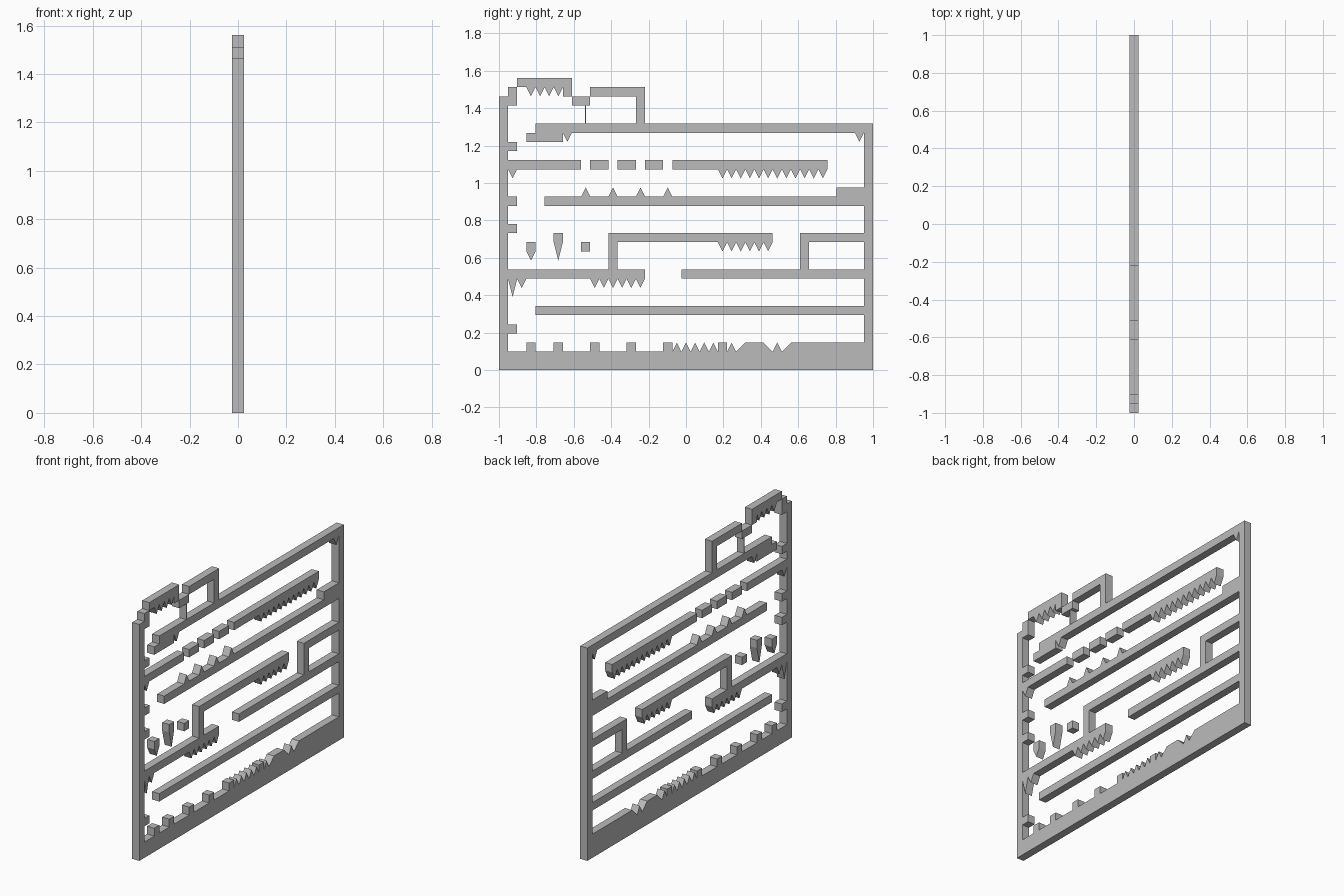
import bpy
import bmesh

cube = bpy.data.objects.get("Cube")
if cube:
    bpy.data.objects.remove(cube, do_unlink=True)

CELL = 2 / 41          # the maze sits on a square grid, 41 cells long
HALF = CELL / 2        # half of the panel thickness

grey = bpy.data.materials.new("plain grey")
grey.use_nodes = True
colour = (0.5, 0.5, 0.5, 1)
grey.diffuse_color = colour
grey.node_tree.nodes["Principled BSDF"].inputs["Base Color"].default_value = colour


def slab(name, outline):
    """Extrude an outline, given in grid cells (along, up), through the panel."""
    points = [p for i, p in enumerate(outline) if p != outline[i - 1]]
    bm = bmesh.new()
    verts = [bm.verts.new((-HALF, a * CELL - 1, h * CELL)) for a, h in points]
    face = bm.faces.new(verts)
    grown = bmesh.ops.extrude_face_region(bm, geom=[face])["geom"]
    moved = [g for g in grown if isinstance(g, bmesh.types.BMVert)]
    bmesh.ops.translate(bm, verts=moved, vec=(CELL, 0, 0))
    bmesh.ops.recalc_face_normals(bm, faces=bm.faces)
    mesh = bpy.data.meshes.new(name)
    bm.to_mesh(mesh)
    bm.free()
    mesh.materials.append(grey)
    obj = bpy.data.objects.new(name, mesh)
    bpy.context.collection.objects.link(obj)
    return obj


def teeth(start, end, base, depth):
    """Zigzag of one-cell spikes running from start to end."""
    step = 1 if end > start else -1
    points = [(start, base)]
    for a in range(start, end, step):
        points += [(a + step / 2, base + depth), (a + step, base)]
    return points


def block(a, b, low, high):
    return [(a, low), (b, low), (b, high), (a, high)]


def hanging_bar(a, b, low, spikes=()):
    """One-cell-high bar with spike runs (start, end) below it."""
    points = [(a, low)]
    for s, e in spikes:
        points += teeth(s, e, low, -1)
    return points + [(b, low), (b, low + 1), (a, low + 1)]


# Floor with steps, spikes and a raised end
floor = [(41, 0), (0, 0), (0, 2)]
for a in (3, 6, 10, 14, 18):
    floor += [(a, 2), (a, 3), (a + 1, 3), (a + 1, 2)]
floor += teeth(19, 24, 2, 1)
floor += [(24, 3), (25, 3)]
floor += teeth(25, 26, 2, 1)
floor += [(27, 3), (29, 3)]
floor += teeth(30, 31, 2, 1)
floor += [(32, 3), (40, 3), (40, 2), (41, 2)]
slab("floor", floor)

# Side walls, the left-hand one with small ledges
ledge_wall = [(0, 2), (1, 2)]
for h in (4, 15, 18, 24):
    ledge_wall += [(1, h), (2, h), (2, h + 1), (1, h + 1)]
slab("ledge_wall", ledge_wall + [(1, 30), (0, 30)])
slab("end_wall", block(40, 41, 2, 27))

# Stepped roof with spikes above the ledge wall
roof = [(1, 29), (2, 29), (2, 31)] + teeth(3, 7, 31, -1)
roof += [(7, 30), (8, 30), (8, 32), (2, 32), (2, 31), (1, 31)]
# keep the step as part of the roof without doubling its corner
roof = roof[:2] + [(2, 31)] + roof[3:]
slab("spiked_roof", roof)

# Door at the top: catch, thin door and raised arch
slab("door_catch", block(8, 10, 29, 30))
slab("thin_door", block(9.45, 9.55, 27, 29))
slab("door_arch", [(10, 30), (15, 30), (15, 27), (16, 27), (16, 31), (10, 31)])

# Ceiling with a thick lip and two spikes
slab("ceiling", [(3, 25), (7, 25), (7, 26)] + teeth(7, 8, 26, -1)
     + teeth(39, 40, 26, -1) + [(40, 27), (4, 27), (4, 26), (3, 26)])

# Upper platforms
slab("upper_platform", hanging_bar(1, 9, 22, [(1, 2)]))
for i, a in enumerate((10, 13, 16)):
    slab(f"stepping_stone_{i + 1}", block(a, a + 2, 22, 23))
slab("spiked_upper_platform", hanging_bar(19, 36, 22, [(24, 36)]))

# Long platform with upright spikes and an end step
long_top = [(5, 18), (40, 18), (40, 20), (37, 20), (37, 19)]
for a in (19, 16, 13, 10):
    long_top += teeth(a, a - 1, 19, 1)
slab("upright_spike_platform", long_top + [(5, 19)])

# Middle platforms on posts
slab("middle_platform", [(12, 11), (13, 11), (13, 14)]
     + teeth(24, 30, 14, -1) + [(30, 15), (12, 15)])
slab("middle_shelf", [(33, 11), (34, 11), (34, 14), (40, 14), (40, 15), (33, 15)])

# Floating spikes and stone
slab("short_floating_spike", [(3, 14), (3, 13), (3.5, 12), (4, 13), (4, 14)])
slab("long_floating_spike", [(6, 15), (6, 14), (6.5, 12), (7, 14), (7, 15)])
slab("floating_stone", block(9, 10, 13, 14))

# Lower platforms
slab("lower_spiked_platform", [(1, 10), (1.5, 8), (2, 10)] + teeth(2, 3, 10, -1)
     + teeth(10, 16, 10, -1) + [(16, 11), (1, 11)])
slab("lower_platform", block(20, 40, 10, 11))
slab("bottom_platform", block(4, 40, 6, 7))
